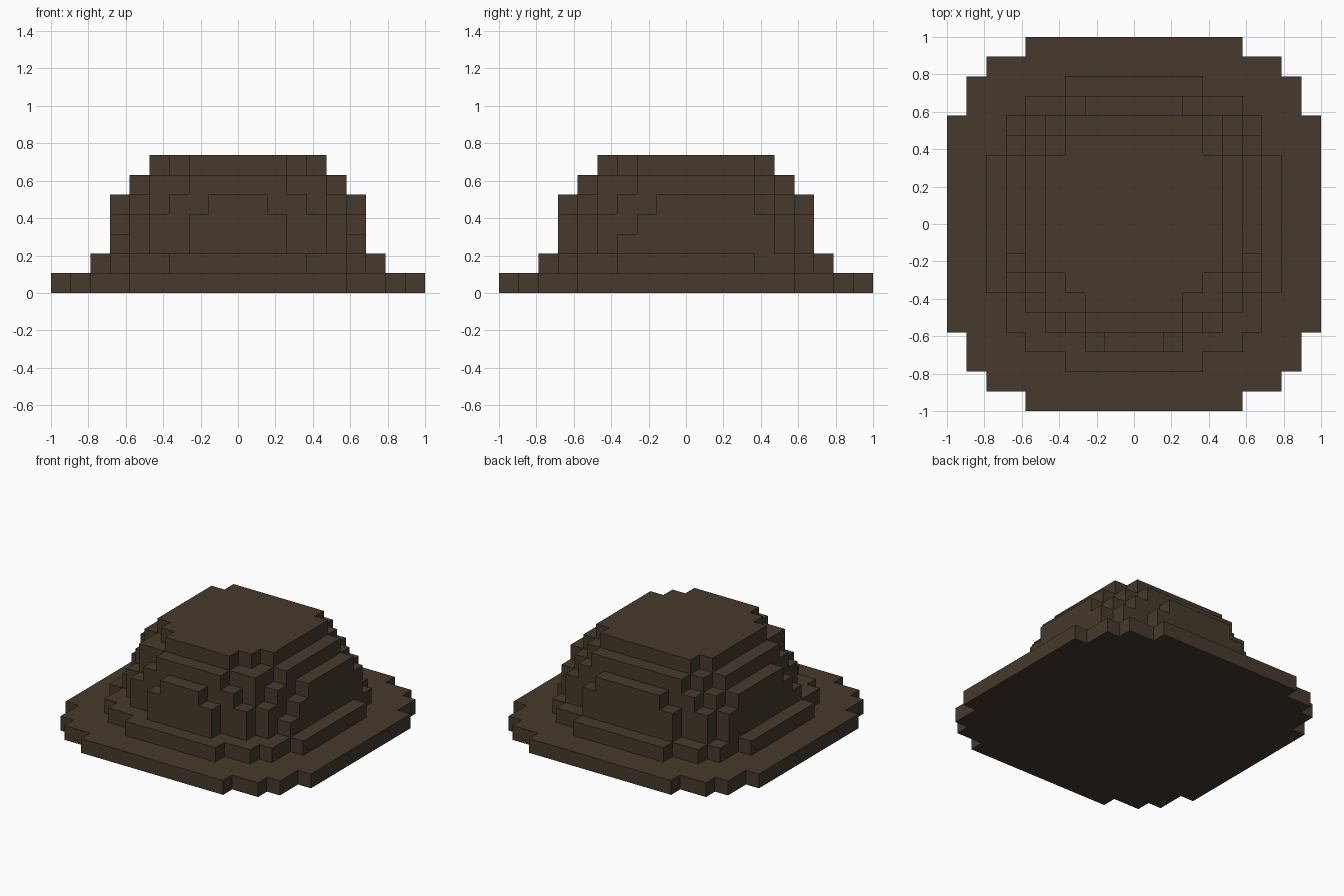
import bpy, bmesh

if "Cube" in bpy.data.objects:
    bpy.data.objects.remove(bpy.data.objects["Cube"])

CELL = 2 / 19  # edge length of one block

brown = bpy.data.materials.new("dark_brown_felt")
brown.diffuse_color = (0.061, 0.041, 0.025, 1)
brown.use_nodes = True
brown.node_tree.nodes["Principled BSDF"].inputs["Base Color"].default_value = brown.diffuse_color


def block_layer(name, level, y_start, rows):
    """Stepped slab: rows are (y end, half width) in blocks, front to back."""
    right = []
    y = y_start
    for y_end, half in rows:
        right += [(half, y), (half, y_end)]
        y = y_end
    outline = right + [(-x, y) for x, y in reversed(right)]
    bm = bmesh.new()
    z = level * CELL
    face = bm.faces.new([bm.verts.new((x * CELL, y * CELL, z)) for x, y in outline])
    top = bmesh.ops.extrude_face_region(bm, geom=[face])
    verts = [g for g in top["geom"] if isinstance(g, bmesh.types.BMVert)]
    bmesh.ops.translate(bm, verts=verts, vec=(0, 0, CELL))
    # the extrusion may leave the base out, so close it
    bmesh.ops.holes_fill(bm, edges=[e for e in bm.edges if e.is_boundary], sides=0)
    bmesh.ops.recalc_face_normals(bm, faces=bm.faces)
    mesh = bpy.data.meshes.new(name)
    bm.to_mesh(mesh)
    bm.free()
    mesh.materials.append(brown)
    bpy.context.collection.objects.link(bpy.data.objects.new(name, mesh))


# wide brim
block_layer("brim", 0, -9.5, [(-8.5, 5.5), (-7.5, 7.5), (-5.5, 8.5), (5.5, 9.5),
                              (7.5, 8.5), (8.5, 7.5), (9.5, 5.5)])

# flared band at the foot of the crown
block_layer("crown_foot", 1, -7.5, [(-6.5, 3.5), (-5.5, 5.5), (-3.5, 6.5), (3.5, 7.5),
                                    (5.5, 6.5), (6.5, 5.5), (7.5, 3.5)])

# crown walls, fuller at the back than at the front
block_layer("crown_lower", 2, -6.5, [(-5.5, 2.5), (-4.5, 4.5), (-3.5, 5.5), (4.5, 6.5),
                                     (5.5, 5.5), (6.5, 3.5)])
block_layer("crown_middle", 3, -6.5, [(-5.5, 2.5), (-4.5, 4.5), (-2.5, 5.5), (4.5, 6.5),
                                      (5.5, 5.5), (6.5, 3.5)])
block_layer("crown_upper", 4, -6.5, [(-5.5, 1.5), (-4.5, 3.5), (-3.5, 4.5), (-1.5, 5.5),
                                     (3.5, 6.5), (4.5, 5.5), (5.5, 4.5), (6.5, 2.5)])

# rounded cap of the crown
block_layer("crown_shoulder", 5, -5.5, [(-4.5, 2.5), (-2.5, 4.5), (3.5, 5.5),
                                        (4.5, 4.5), (5.5, 3.5)])
block_layer("crown_top", 6, -4.5, [(-3.5, 2.5), (-2.5, 3.5), (3.5, 4.5), (4.5, 3.5)])
